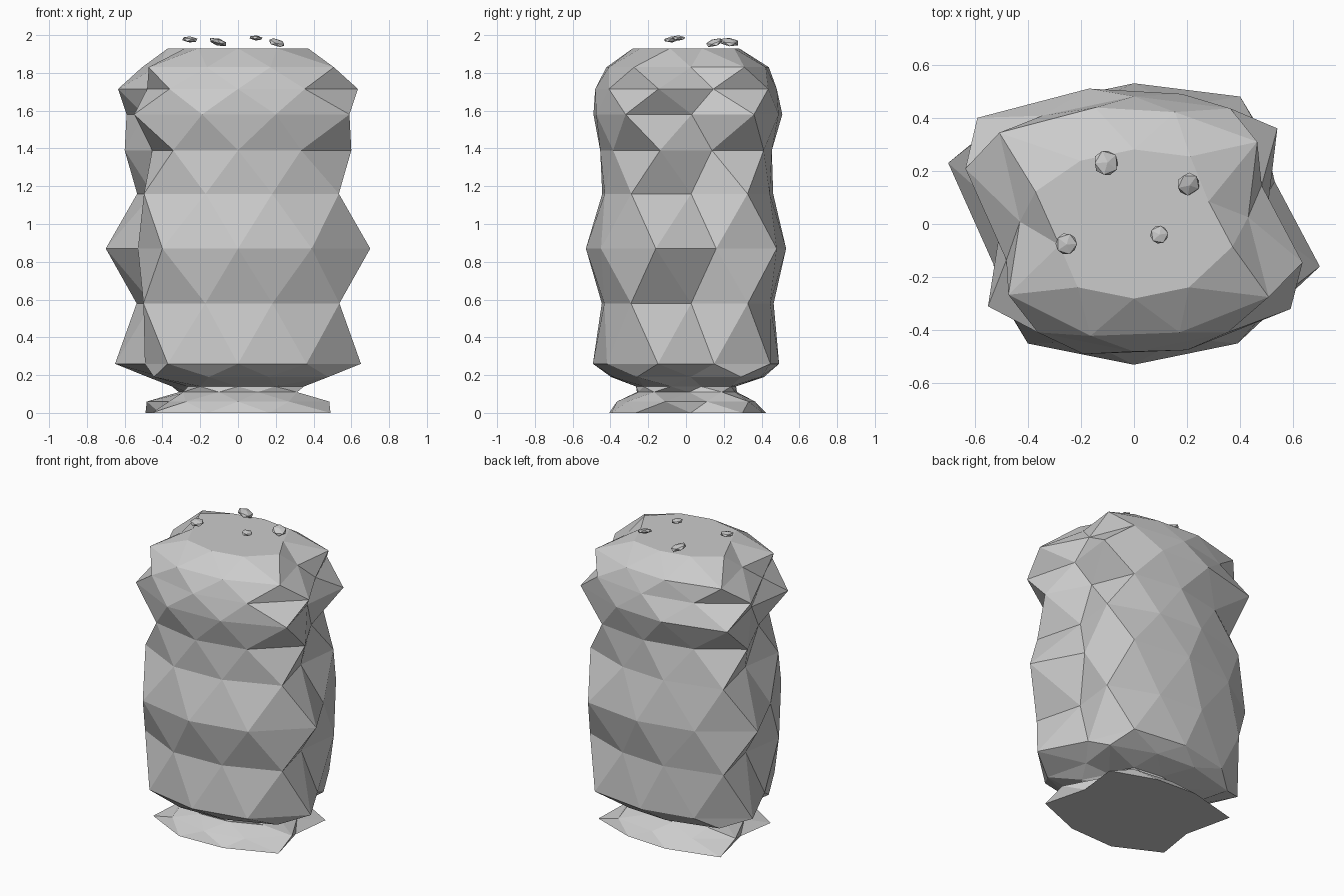
import bpy, bmesh, math
from mathutils import Matrix, Euler

if "Cube" in bpy.data.objects:
    bpy.data.objects.remove(bpy.data.objects["Cube"])

# Skewed ten-sided outline; alternate rings use points half a step apart
EVEN = [(0, -.53), (.39, -.45), (.70, -.16), (.53, .16), (.40, .48),
        (0, .53), (-.38, .45), (-.70, .23), (-.53, -.15), (-.40, -.45)]
ODD = [(.20, -.475), (.59, -.32), (.50, .03), (.54, .36), (.18, .49),
       (-.17, .51), (-.59, .40), (-.50, .01), (-.55, -.31), (-.19, -.49)]

# Height and scale of each ring, starting with an odd ring on the ground
RINGS = [(0, .83), (.06, .69), (.11, .53), (.14, .50), (.19, .81), (.26, .93),
         (.58, .91), (.87, 1), (1.16, .905), (1.39, .857), (1.58, 1),
         (1.715, .907), (1.83, .86), (1.93, .53)]


def finish(bm, name):
    bmesh.ops.recalc_face_normals(bm, faces=bm.faces)
    mesh = bpy.data.meshes.new(name)
    bm.to_mesh(mesh)
    bm.free()
    obj = bpy.data.objects.new(name, mesh)
    bpy.context.collection.objects.link(obj)
    return obj


# Faceted body with pinched foot, staggered rings joined by triangles
bm = bmesh.new()
rings = [[bm.verts.new((x * s, y * s, z)) for x, y in (EVEN if i % 2 else ODD)]
         for i, (z, s) in enumerate(RINGS)]
for i in range(len(rings) - 1):
    lo, hi = rings[i], rings[i + 1]
    for k in range(10):
        n = (k + 1) % 10
        if i % 2:   # even ring below, odd above
            bm.faces.new((lo[k], lo[n], hi[k]))
            bm.faces.new((lo[n], hi[n], hi[k]))
        else:       # odd ring below, even above
            bm.faces.new((lo[k], hi[n], hi[k]))
            bm.faces.new((lo[k], lo[n], hi[n]))
bm.faces.new(rings[0][::-1])
bm.faces.new(rings[-1])
finish(bm, "body")

# Small tilted pebbles above the top
PEBBLES = [(-.255, -.075, 1.977, .045, .08), (-.105, .23, 1.963, .053, .3),
           (.095, -.04, 1.985, .038, .05), (.205, .15, 1.96, .048, -.4)]
for i, (x, y, z, r, tilt) in enumerate(PEBBLES):
    bm = bmesh.new()
    bmesh.ops.create_icosphere(bm, subdivisions=1, radius=r)
    bmesh.ops.transform(bm, verts=bm.verts, matrix=Matrix.Translation((x, y, z))
                        @ Euler((.1, tilt, i * .7)).to_matrix().to_4x4()
                        @ Matrix.Diagonal((1, 1, .36, 1)))
    finish(bm, f"pebble_{i + 1}")
